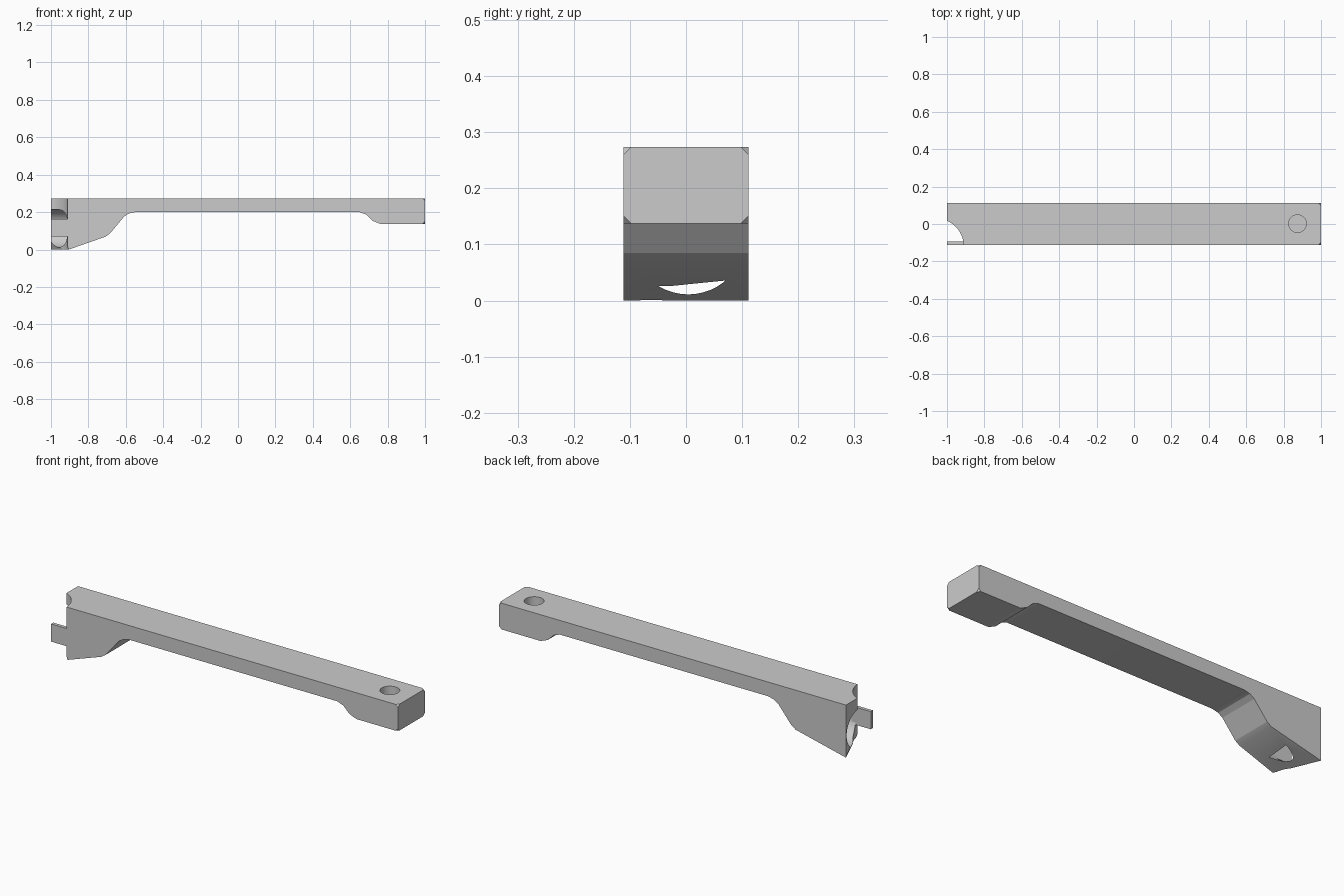
import bpy, bmesh
from math import pi, radians
from mathutils import Matrix

cube = bpy.data.objects.get("Cube")
if cube:
    bpy.data.objects.remove(cube, do_unlink=True)

grey = bpy.data.materials.new("plain_grey")
grey.diffuse_color = (0.6, 0.6, 0.6, 1)
grey.use_nodes = True
bsdf = grey.node_tree.nodes["Principled BSDF"]
bsdf.inputs["Base Color"].default_value = (0.6, 0.6, 0.6, 1)

HALF, TOP = 0.111, 0.274


def make_object(name, bm):
    bmesh.ops.recalc_face_normals(bm, faces=bm.faces)
    mesh = bpy.data.meshes.new(name)
    bm.to_mesh(mesh)
    bm.free()
    mesh.materials.append(grey)
    obj = bpy.data.objects.new(name, mesh)
    bpy.context.collection.objects.link(obj)
    return obj


def cutter(name, radius, depth, centre, turn=Matrix()):
    bm = bmesh.new()
    bmesh.ops.create_cone(bm, cap_ends=True, segments=48, radius1=radius,
                          radius2=radius, depth=depth,
                          matrix=Matrix.Translation(centre) @ turn)
    obj = make_object(name, bm)
    obj.hide_render = True
    obj.hide_set(True)
    return obj


# Beam side profile, with a deep heel at one end and a shallow foot at the other
profile = [(-1, TOP), (-1, 0), (-0.71, 0.068), (-0.685, 0.085), (-0.61, 0.175),
           (-0.585, 0.192), (-0.55, 0.2), (0.65, 0.2), (0.685, 0.187),
           (0.72, 0.153), (0.76, 0.137), (1, 0.137), (1, TOP)]
bm = bmesh.new()
sides = []
for y in (-HALF, HALF):
    # The heel edge is skewed: it starts further in on the front
    sides.append([bm.verts.new((-0.905 if y < 0 and z == 0 else x, y, z))
                  for x, z in profile])
front, back = sides
n = len(profile)
bm.faces.new(front)
bm.faces.new(back[::-1])
for i in range(n):
    j = (i + 1) % n
    quad = (front[i], back[i], back[j], front[j])
    if i in (0, 1):
        bm.faces.new((quad[0], quad[1], quad[2]))
        bm.faces.new((quad[0], quad[2], quad[3]))
    else:
        bm.faces.new(quad)
# Small clipped corners on the foot end
corners = [v for v in bm.verts if v.co.x > 0.99]
bmesh.ops.bevel(bm, geom=corners, offset=0.014, segments=1,
                affect='VERTICES', profile=0.5)
beam = make_object("beam", bm)

# Concave end, round end pocket and blind peg hole
cutters = [
    cutter("end_scoop_cutter", 0.15, 1, (-1.06, -0.12, 0.1)),
    cutter("end_pocket_cutter", 0.102, 0.27, (-0.965, 0.004, 0.113),
           Matrix.Rotation(pi / 2, 4, 'Y')),
    cutter("peg_hole_cutter", 0.047, 0.2, (0.874, 0.002, 0.274)),
]
for c in cutters:
    mod = beam.modifiers.new(c.name, 'BOOLEAN')
    mod.operation = 'DIFFERENCE'
    mod.solver = 'EXACT'
    mod.object = c
bpy.context.view_layer.update()
depsgraph = bpy.context.evaluated_depsgraph_get()
result = bpy.data.meshes.new_from_object(beam.evaluated_get(depsgraph))
beam.modifiers.clear()
beam.data = result
for c in cutters:
    bpy.data.objects.remove(c, do_unlink=True)

# Thin tongue projecting flush with the front of the beam
bm = bmesh.new()
bmesh.ops.create_cube(bm, size=1, matrix=Matrix.Translation((-0.945, -0.102, 0.116))
                      @ Matrix.Diagonal((0.11, 0.018, 0.092, 1)))
make_object("tongue", bm)

# Smooth the round walls, keep edges sharp
bpy.ops.object.select_all(action='DESELECT')
beam.select_set(True)
bpy.context.view_layer.objects.active = beam
bpy.ops.object.shade_smooth_by_angle(angle=radians(15))
